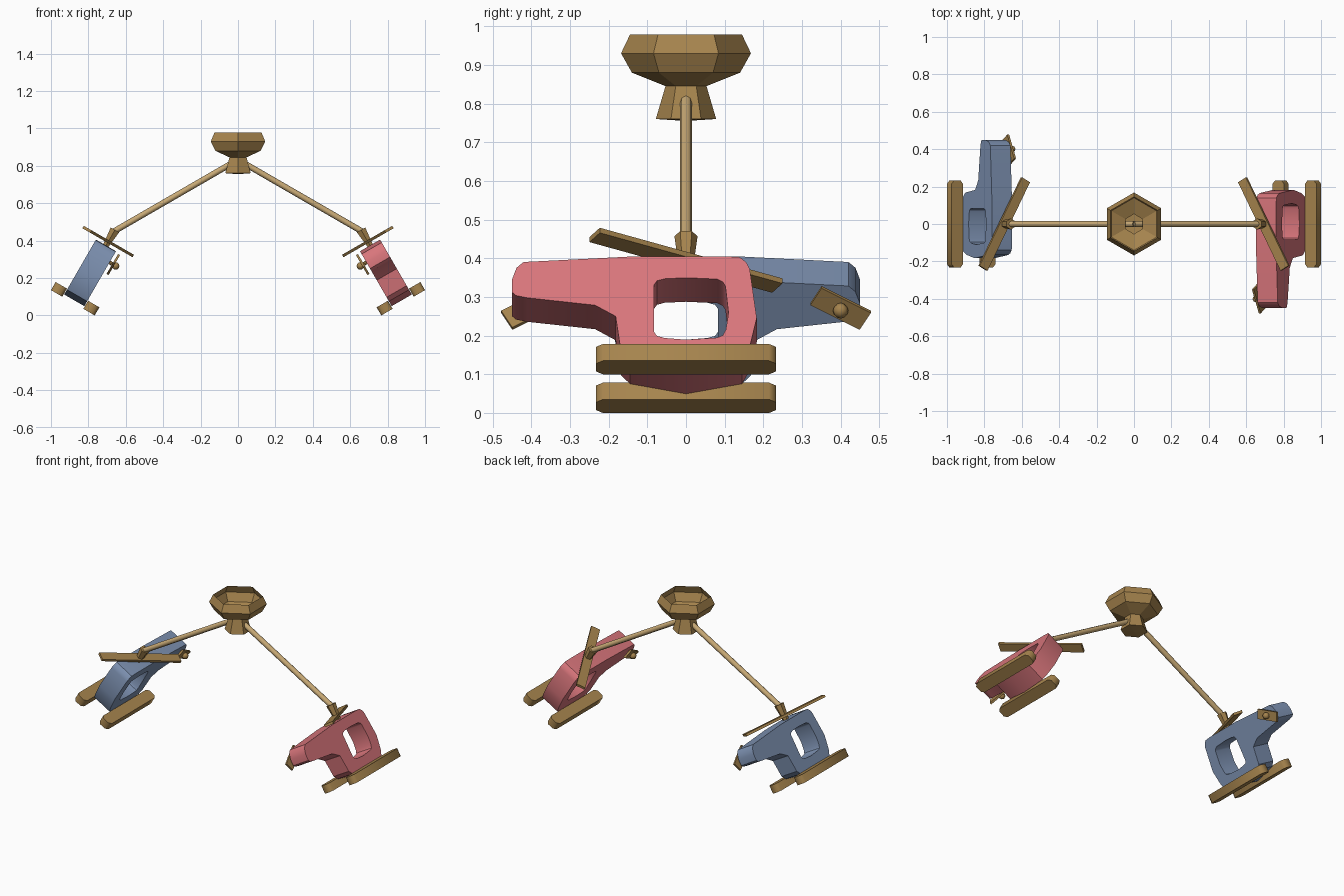
import bpy, bmesh, math
from mathutils import Matrix, Vector

cube = bpy.data.objects.get("Cube")
if cube:
    bpy.data.objects.remove(cube)


def material(name, rgb):
    m = bpy.data.materials.new(name)
    m.use_nodes = True
    m.diffuse_color = (*rgb, 1)
    m.node_tree.nodes["Principled BSDF"].inputs["Base Color"].default_value = (*rgb, 1)
    return m


BROWN = material("brown wood", (0.38, 0.23, 0.075))
TAN = material("tan rod", (0.58, 0.40, 0.18))
RED = material("red paint", (0.69, 0.18, 0.20))
BLUE = material("blue paint", (0.21, 0.29, 0.45))


def finish(name, bm, mat, matrix, smooth=None):
    bmesh.ops.remove_doubles(bm, verts=bm.verts, dist=0.0001)
    bmesh.ops.recalc_face_normals(bm, faces=bm.faces)
    bm.transform(matrix)
    mesh = bpy.data.meshes.new(name)
    bm.to_mesh(mesh)
    bm.free()
    mesh.materials.append(mat)
    ob = bpy.data.objects.new(name, mesh)
    bpy.context.collection.objects.link(ob)
    if smooth:
        bpy.ops.object.select_all(action="DESELECT")
        ob.select_set(True)
        bpy.context.view_layer.objects.active = ob
        bpy.ops.object.shade_smooth_by_angle(angle=math.radians(smooth))
    return ob


def box(name, size, matrix, mat):
    bm = bmesh.new()
    bmesh.ops.create_cube(bm, size=1)
    bm.transform(Matrix.Diagonal((*size, 1)))
    return finish(name, bm, mat, matrix)


def rod(name, a, b, r1, r2, sides, mat, matrix, smooth=None):
    a, b = Vector(a), Vector(b)
    bm = bmesh.new()
    bmesh.ops.create_cone(bm, cap_ends=True, segments=sides, radius1=r1, radius2=r2,
                          depth=(b - a).length)
    turn = (b - a).to_track_quat("Z", "Y").to_matrix().to_4x4()
    return finish(name, bm, mat, matrix @ Matrix.Translation((a + b) / 2) @ turn, smooth)


def plate(name, outlines, half, matrix, mat, smooth=None):
    """Extrude closed outlines; the later ones become holes."""
    cu = bpy.data.curves.new(name + "_outline", "CURVE")
    cu.dimensions, cu.fill_mode, cu.extrude = "2D", "BOTH", half
    for pts in outlines:
        sp = cu.splines.new("POLY")
        sp.points.add(len(pts) - 1)
        for p, (x, y) in zip(sp.points, pts):
            p.co = (x, y, 0, 1)
        sp.use_cyclic_u = True
    helper = bpy.data.objects.new(name + "_outline", cu)
    bpy.context.collection.objects.link(helper)
    mesh = bpy.data.meshes.new_from_object(helper)
    bm = bmesh.new()
    bm.from_mesh(mesh)
    bpy.data.objects.remove(helper)
    bpy.data.curves.remove(cu)
    bpy.data.meshes.remove(mesh)
    return finish(name, bm, mat, matrix, smooth)


# Ceiling hub: open six-sided bowl flowing into a flared neck
def hub():
    profile = [(0.145, 0.978), (0.168, 0.93), (0.14, 0.88), (0.053, 0.845),
               (0.078, 0.76), (0.0, 0.755)]
    bm = bmesh.new()
    vs = [bm.verts.new((0, r, z)) for r, z in profile]
    es = [bm.edges.new(pair) for pair in zip(vs, vs[1:])]
    bmesh.ops.spin(bm, geom=vs + es, axis=(0, 0, 1), cent=(0, 0, 0),
                   steps=6, angle=math.tau)
    finish("hub_bowl", bm, BROWN, Matrix.Identity(4))


BODY = [(-0.42, 0.312), (-0.438, 0.295), (-0.45, 0.26), (-0.45, 0.222), (-0.44, 0.212),
        (-0.41, 0.205), (-0.235, 0.183), (-0.182, 0.15), (-0.168, 0.045), (-0.145, 0.02),
        (0, -0.01), (0.145, 0.02), (0.165, 0.06), (0.183, 0.145), (0.165, 0.29),
        (0.157, 0.31), (0.14, 0.326), (0.1, 0.329), (-0.13, 0.329)]
WINDOW = [(-0.083, 0.243), (-0.075, 0.256), (-0.055, 0.262), (0, 0.265), (0.08, 0.261),
          (0.095, 0.253), (0.102, 0.24), (0.11, 0.16), (0.103, 0.11), (0.095, 0.093),
          (0.08, 0.086), (0, 0.08), (-0.055, 0.085), (-0.075, 0.091), (-0.083, 0.104)]
SKID = [(0.02, 0.233), (0.035, 0.215), (0.035, -0.215), (0.02, -0.233),
        (-0.02, -0.233), (-0.035, -0.215), (-0.035, 0.215), (-0.02, 0.233)]
# Sends outline x, y, depth to length, height, width
SIDEWAYS = Matrix(((0, 0, 1, 0), (1, 0, 0, 0), (0, 1, 0, 0), (0, 0, 0, 1)))


def helicopter(side, spin, paint, rotor_angle):
    world = Matrix.Rotation(spin, 4, "Z")
    tilt = (world @ Matrix.Translation((0.8705, 0, 0.089))
            @ Matrix.Rotation(math.radians(-30), 4, "Y"))

    # Body with cabin opening
    plate(side + "_body", [BODY, WINDOW], 0.062, tilt @ SIDEWAYS, paint, 35)

    # Landing skids
    for label, w in (("inner", -0.1), ("outer", 0.1)):
        plate(f"{side}_{label}_skid", [SKID], 0.025,
              tilt @ Matrix.Translation((w, 0, 0)), BROWN)

    # Main rotor, mast and hanging arm
    box(side + "_rotor", (0.055, 0.54, 0.015),
        tilt @ Matrix.Translation((0, 0, 0.353))
        @ Matrix.Rotation(math.radians(rotor_angle), 4, "Z"), BROWN)
    rod(side + "_mast", (0, 0, 0.32), (0, 0, 0.425), 0.017, 0.03, 6, BROWN, tilt)
    rod(side + "_arm", (0, 0, 0.832), (0.665, 0, 0.448), 0.016, 0.016, 8, TAN, world, 50)

    # Tail rotor on the inward side
    box(side + "_tail_rotor", (0.012, 0.147, 0.058),
        tilt @ Matrix.Translation((-0.085, -0.40, 0.26))
        @ Matrix.Rotation(math.radians(30), 4, "X"), BROWN)
    rod(side + "_tail_axle", (-0.05, -0.40, 0.26), (-0.1, -0.40, 0.26),
        0.01, 0.01, 8, BROWN, tilt)
    bm = bmesh.new()
    bmesh.ops.create_uvsphere(bm, u_segments=8, v_segments=6, radius=0.02)
    finish(side + "_tail_cap", bm, BROWN,
           tilt @ Matrix.Translation((-0.1, -0.40, 0.26)), 60)


hub()
helicopter("left", 0, RED, 29)
helicopter("right", math.pi, BLUE, -29)
